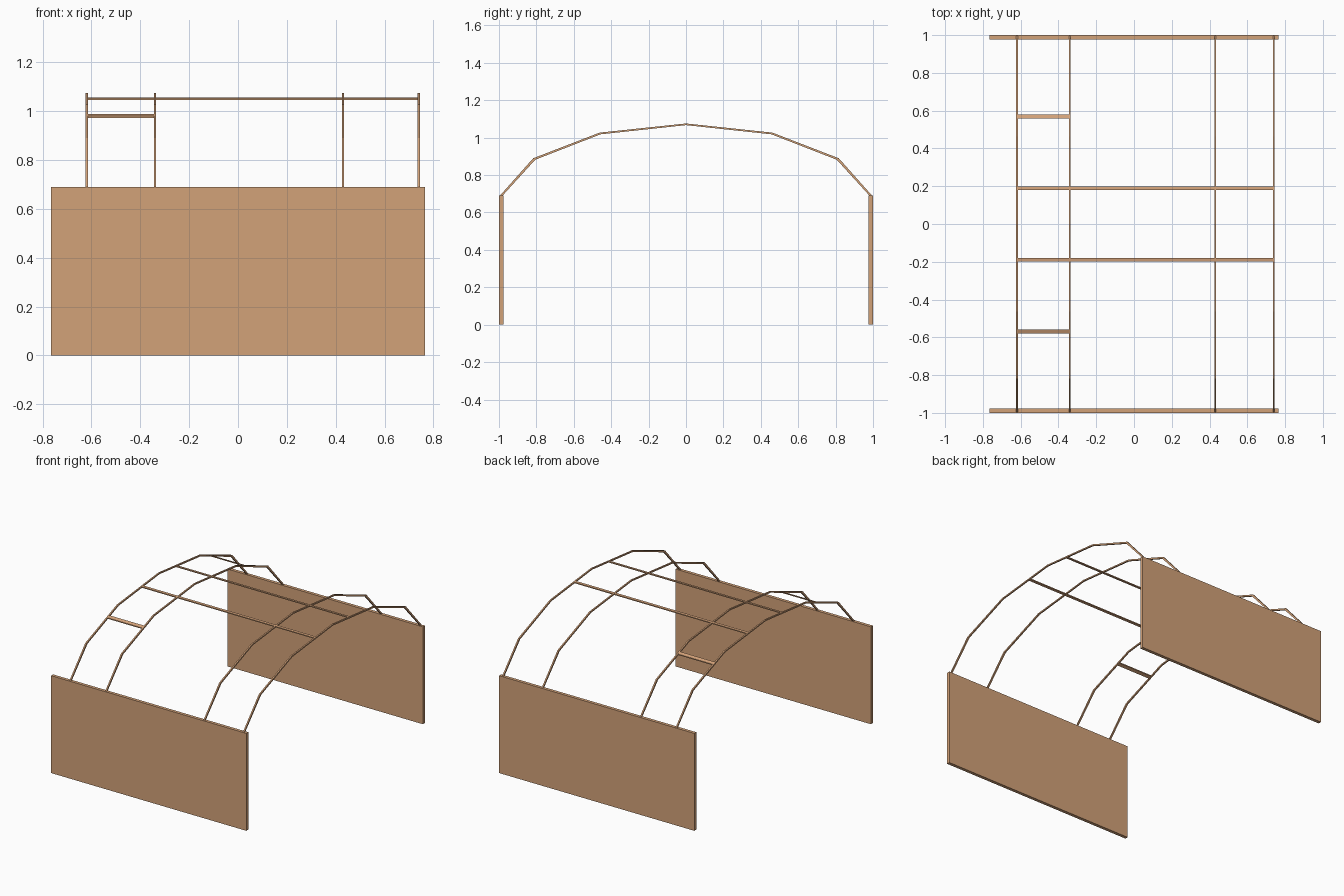
import bpy, bmesh

if "Cube" in bpy.data.objects:
    bpy.data.objects.remove(bpy.data.objects["Cube"])

wood = bpy.data.materials.new("tan_wood")
wood.diffuse_color = (0.65, 0.36, 0.19, 1)
wood.use_nodes = True
wood.node_tree.nodes["Principled BSDF"].inputs["Base Color"].default_value = wood.diffuse_color


def extrude_x(name, profile, x0, x1):
    """Extrude a closed (y, z) profile along x."""
    bm = bmesh.new()
    a = [bm.verts.new((x0, y, z)) for y, z in profile]
    b = [bm.verts.new((x1, y, z)) for y, z in profile]
    n = len(profile)
    bm.faces.new(a)
    bm.faces.new(b[::-1])
    for i in range(n):
        j = (i + 1) % n
        bm.faces.new((a[i], b[i], b[j], a[j]))
    bmesh.ops.recalc_face_normals(bm, faces=bm.faces)
    me = bpy.data.meshes.new(name)
    bm.to_mesh(me)
    bm.free()
    me.materials.append(wood)
    ob = bpy.data.objects.new(name, me)
    bpy.context.collection.objects.link(ob)
    return ob


def arch(points):
    """Mirror a half arch (springing to crown) into the full arch."""
    return points + [(-y, z) for y, z in points[-2::-1]]


# Arched ribs, faceted in six straight runs
outer = arch([(0.995, 0.69), (0.817, 0.89), (0.462, 1.027), (0, 1.076)])
inner = arch([(0.981, 0.69), (0.806, 0.882), (0.457, 1.018), (0, 1.067)])
rib_x = [-0.62, -0.34, 0.43, 0.74]
for i, x in enumerate(rib_x):
    ob = extrude_x(f"arch_rib_{i + 1}", outer, x - 0.005, x + 0.005)
    # rebuild as a strip of quads between the outer and inner arch
    bm = bmesh.new()
    rings = []
    for o, n in zip(outer, inner):
        rings.append([bm.verts.new((x + dx, p[0], p[1]))
                      for p, dx in ((o, -0.005), (o, 0.005), (n, 0.005), (n, -0.005))])
    for r, s in zip(rings, rings[1:]):
        for k in range(4):
            m = (k + 1) % 4
            bm.faces.new((r[k], r[m], s[m], s[k]))
    bm.faces.new(rings[0])
    bm.faces.new(rings[-1][::-1])
    bmesh.ops.recalc_face_normals(bm, faces=bm.faces)
    bm.to_mesh(ob.data)
    bm.free()


def purlin(name, side, y, z, half_width, slope, x0, x1):
    """Flat slat lying in the slope of the arch."""
    h = 0.0035
    prof = [(side * (y + dy), z - slope * dy + dz)
            for dy, dz in ((-half_width, -h), (half_width, -h), (half_width, h), (-half_width, h))]
    extrude_x(name, prof, x0, x1)


for side, label in ((-1, "front"), (1, "back")):
    # Side walls
    extrude_x(f"{label}_wall",
              [(side * y, z) for y, z in ((0.977, 0), (1.0, 0), (1.0, 0.69), (0.977, 0.69))],
              -0.765, 0.765)
    # Long upper slats and short lower slats
    purlin(f"{label}_long_slat", side, 0.19, 1.0515, 0.009, 0.106, -0.62, 0.74)
    purlin(f"{label}_short_slat", side, 0.57, 0.981, 0.011, 0.386, -0.62, -0.34)
